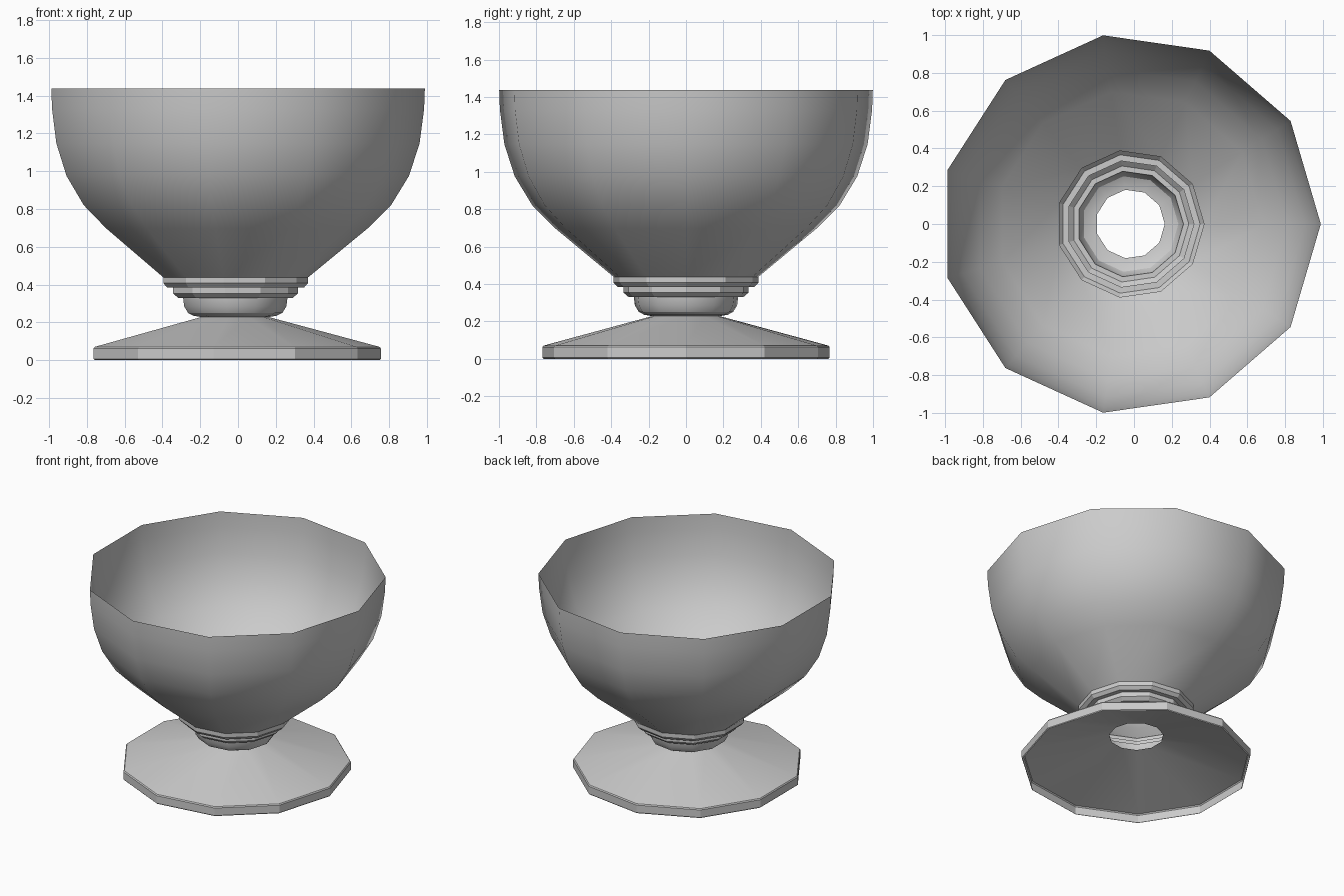
import bpy
import bmesh
from math import cos, sin, radians, tau

SIDES = 11
CENTRE_X = -0.02

cube = bpy.data.objects.get("Cube")
if cube:
    bpy.data.objects.remove(cube, do_unlink=True)

grey = bpy.data.materials.new("plain grey")
grey.use_nodes = True
colour = (0.6, 0.6, 0.6, 1)
grey.diffuse_color = colour
grey.node_tree.nodes["Principled BSDF"].inputs["Base Color"].default_value = colour


def turned(name, profile, flat_bands=()):
    """Spin a (radius, height) profile, top to bottom, into an open shell."""
    bm = bmesh.new()
    rings = [[bm.verts.new((CENTRE_X + r * cos(tau * i / SIDES),
                            r * sin(tau * i / SIDES), z))
              for i in range(SIDES)] for r, z in profile]
    for band, (upper, lower) in enumerate(zip(rings, rings[1:])):
        for i in range(SIDES):
            j = (i + 1) % SIDES
            face = bm.faces.new((lower[i], lower[j], upper[j], upper[i]))
            face.smooth = band not in flat_bands
    bm.normal_update()
    # Keep the horizontal ledges crisp, the facets around them soft
    for ring in rings:
        for i in range(SIDES):
            edge = bm.edges.get((ring[i], ring[(i + 1) % SIDES]))
            if len(edge.link_faces) == 2:
                edge.smooth = edge.calc_face_angle() < radians(30)
    mesh = bpy.data.meshes.new(name)
    bm.to_mesh(mesh)
    bm.free()
    mesh.materials.append(grey)
    obj = bpy.data.objects.new(name, mesh)
    bpy.context.collection.objects.link(obj)
    return obj


# Thin open bowl
turned("bowl", [(1.009, 1.438), (1.005, 1.33), (0.981, 1.147), (0.925, 0.975),
                (0.83, 0.82), (0.706, 0.697), (0.391, 0.438)])

# Stepped collar and rounded neck, open through the middle
turned("stepped_neck", [(0.391, 0.438), (0.391, 0.407), (0.37, 0.385),
                        (0.337, 0.385), (0.337, 0.353), (0.31, 0.33),
                        (0.282, 0.33), (0.276, 0.285), (0.255, 0.25),
                        (0.225, 0.235), (0.183, 0.228)],
       flat_bands=(0, 1, 2, 3, 4, 5))

# Hollow cone foot with a short upright rim
turned("foot", [(0.183, 0.228), (0.77, 0.07), (0.776, 0.062),
                (0.776, 0.006), (0.77, 0)], flat_bands=(1, 2, 3))
